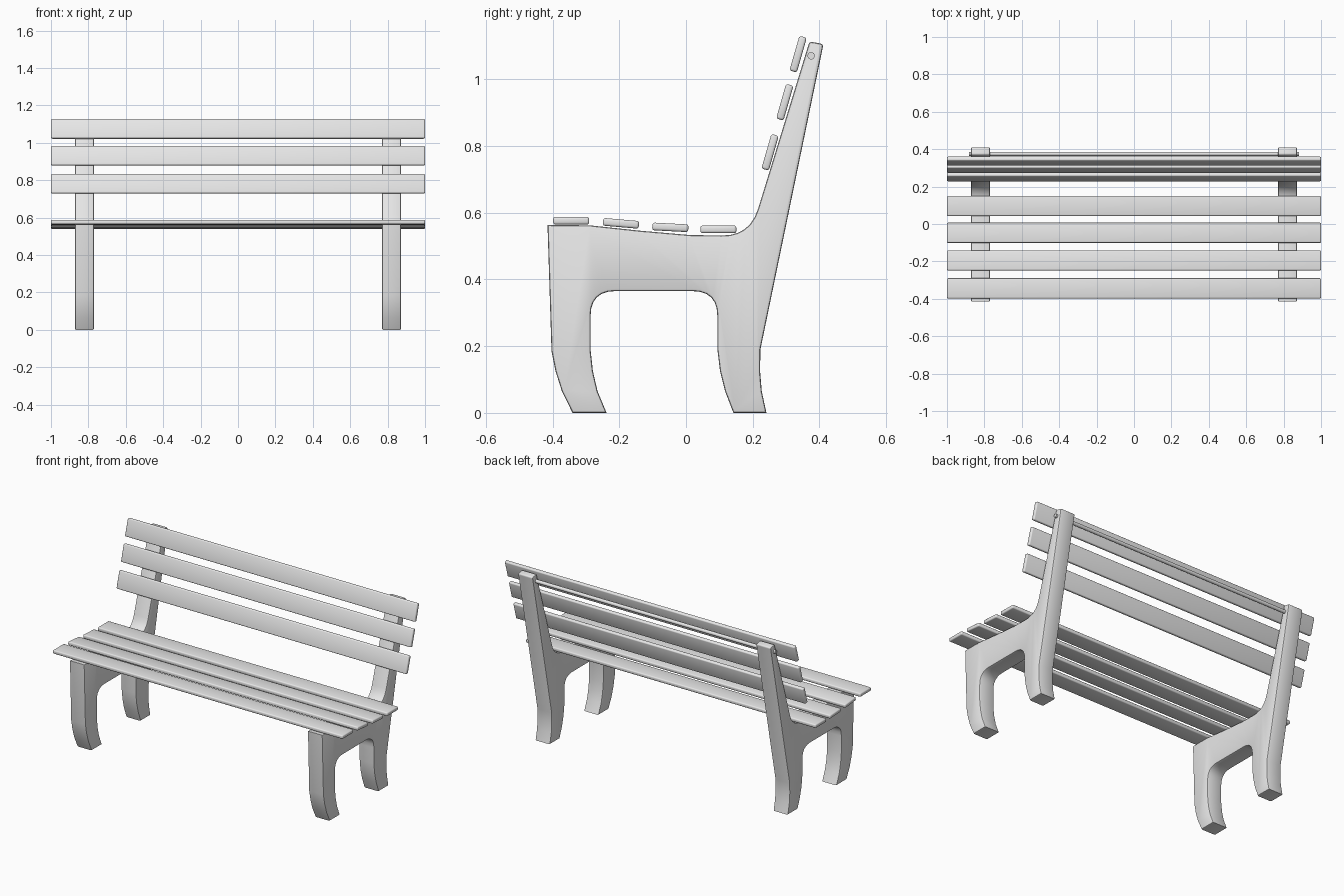
import bpy
import bmesh
from math import radians
from mathutils import Vector, Matrix

cube = bpy.data.objects.get("Cube")
if cube:
    bpy.data.objects.remove(cube, do_unlink=True)

GREY = (0.8, 0.8, 0.8, 1.0)
grey = bpy.data.materials.new("light grey")
grey.use_nodes = True
grey.diffuse_color = GREY
grey.node_tree.nodes["Principled BSDF"].inputs["Base Color"].default_value = GREY


def finish(bm, name):
    """Turn a bmesh into a smooth-shaded object."""
    bmesh.ops.recalc_face_normals(bm, faces=bm.faces)
    mesh = bpy.data.meshes.new(name)
    bm.to_mesh(mesh)
    bm.free()
    obj = bpy.data.objects.new(name, mesh)
    bpy.context.collection.objects.link(obj)
    mesh.materials.append(grey)
    bpy.ops.object.select_all(action='DESELECT')
    obj.select_set(True)
    bpy.context.view_layer.objects.active = obj
    bpy.ops.object.shade_smooth_by_angle(angle=radians(40))
    return obj


def rounded(points, steps=6):
    """Expand (y, z, radius) corners into a profile with soft corners."""
    out = []
    for i, (y, z, r) in enumerate(points):
        p = Vector((y, z))
        if not r:
            out.append(p)
            continue
        a = p + (Vector(points[i - 1][:2]) - p).normalized() * r
        b = p + (Vector(points[(i + 1) % len(points)][:2]) - p).normalized() * r
        for k in range(steps + 1):
            t = k / steps
            out.append(a * (1 - t) ** 2 + p * 2 * t * (1 - t) + b * t ** 2)
    return out


# Side frame outline: front leg, arch, back leg, backrest post, seat rail
FRAME = [
    (-.415, .563, 0), (-.403, .185, 0), (-.391, .125, 0), (-.372, .065, 0), (-.34, 0, 0),
    (-.238, 0, 0), (-.265, .065, 0), (-.279, .125, 0), (-.286, .19, 0),
    (-.286, .365, .075), (.094, .365, .075),
    (.094, .19, 0), (.102, .125, 0), (.117, .065, 0), (.142, 0, 0),
    (.241, 0, 0), (.227, .065, 0), (.222, .125, 0), (.223, .19, 0),
    (.412, 1.105, .01), (.37, 1.113, .01),
    (.191, .53, .085), (.01, .533, 0), (-.139, .546, 0), (-.289, .562, 0),
]
X_IN, X_OUT = .77, .872


def side_frame(name, side):
    bm = bmesh.new()
    cap = bm.faces.new([bm.verts.new((side * X_IN, p.x, p.y)) for p in rounded(FRAME)])
    ext = bmesh.ops.extrude_face_region(bm, geom=[cap], use_keep_orig=True)
    moved = [g for g in ext["geom"] if isinstance(g, bmesh.types.BMVert)]
    bmesh.ops.translate(bm, verts=moved, vec=(side * (X_OUT - X_IN), 0, 0))
    bmesh.ops.recalc_face_normals(bm, faces=bm.faces)
    # soften the rims of both flat sides
    rims = [e for e in bm.edges if abs(e.verts[0].co.x - e.verts[1].co.x) < 1e-5]
    bmesh.ops.bevel(bm, geom=rims, offset=.01, segments=2, profile=.5,
                    affect='EDGES', clamp_overlap=True)
    finish(bm, name)


def slat(name, y, z, tilt):
    """Full-width plank with rounded edges, tilted about x."""
    bm = bmesh.new()
    bmesh.ops.create_cube(bm, size=1, matrix=Matrix.Diagonal((2, .108, .023, 1)))
    bmesh.ops.bevel(bm, geom=bm.edges[:], offset=.007, segments=3, profile=.5,
                    affect='EDGES', clamp_overlap=True)
    bm.transform(Matrix.Translation((0, y, z)) @ Matrix.Rotation(radians(tilt), 4, 'X'))
    finish(bm, name)


side_frame("left_frame", 1)
side_frame("right_frame", -1)

# Seat slats, front to back
for i, (y, z, tilt) in enumerate([(-.344, .576, 0), (-.195, .568, -5),
                                  (-.047, .556, -3), (.097, .55, 0)]):
    slat(f"seat_slat_{i + 1}", y, z, tilt)

# Backrest slats, bottom to top
for i, (y, z) in enumerate([(.252, .781), (.296, .931), (.336, 1.075)]):
    slat(f"back_slat_{i + 1}", y, z, 74)

# Thin tie rod through the tops of the posts
bm = bmesh.new()
bmesh.ops.create_cone(bm, cap_ends=True, segments=16, radius1=.011, radius2=.011, depth=1.765,
                      matrix=Matrix.Translation((0, .375, 1.07)) @ Matrix.Rotation(radians(90), 4, 'Y'))
finish(bm, "tie_rod")
